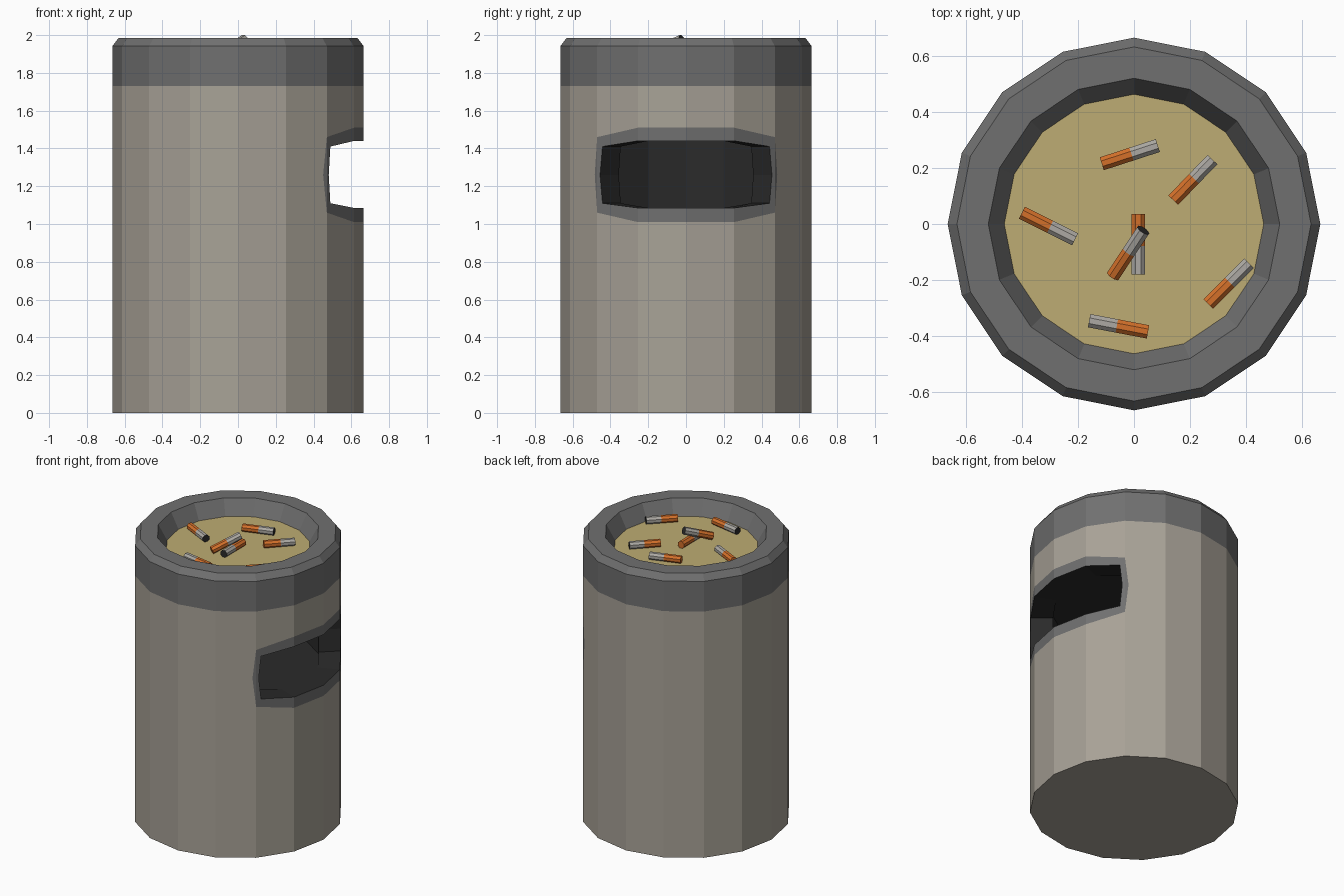
import bpy, bmesh, math
from mathutils import Vector

if "Cube" in bpy.data.objects:
    bpy.data.objects.remove(bpy.data.objects["Cube"])

N, R, RI = 16, 0.665, 0.52


def srgb(name, r, g, b):
    m = bpy.data.materials.new(name)
    lin = [((c / 255 + 0.055) / 1.055) ** 2.4 for c in (r, g, b)]
    m.diffuse_color = (*lin, 1)
    m.use_nodes = True
    m.node_tree.nodes["Principled BSDF"].inputs["Base Color"].default_value = m.diffuse_color
    return m


STONE = srgb("stone", 168, 162, 151)
GREY = srgb("dark grey metal", 112, 112, 112)
BLACK = srgb("black interior", 42, 42, 42)
SAND = srgb("sand", 190, 172, 115)
ORANGE = srgb("orange filter", 212, 112, 42)
PAPER = srgb("grey paper", 172, 169, 163)


def P(r, k, z, t=0.0):
    """Point on the 16-gon of radius r: corner k, moved t of the way to corner k+1."""
    a, b = (Vector((r * math.cos(i * math.tau / N), r * math.sin(i * math.tau / N), z)) for i in (k, k + 1))
    return a.lerp(b, t)


def make(name, faces, mats):
    """Object from (points, material index) faces, welded together."""
    bm = bmesh.new()
    for pts, mi in faces:
        f = bm.faces.new([bm.verts.new(p) for p in pts])
        f.material_index = mi
    bmesh.ops.remove_doubles(bm, verts=bm.verts, dist=1e-4)
    me = bpy.data.meshes.new(name)
    bm.to_mesh(me)
    bm.free()
    for m in mats:
        me.materials.append(m)
    ob = bpy.data.objects.new(name, me)
    bpy.context.collection.objects.link(ob)
    return ob


def ring(r0, z0, r1, z1, k):
    return [P(r0, k, z0), P(r0, k + 1, z0), P(r1, k + 1, z1), P(r1, k, z1)]


def mirror_y(faces):
    return faces + [([Vector((p.x, -p.y, p.z)) for p in reversed(pts)], m) for pts, m in faces]


# Opening outline, outer edge of the frame and inner edge, for the +y half
ZT, ZB, ZM = 1.51, 1.01, 1.26          # frame top, bottom, middle
HT, HB = 1.44, 1.085                   # hole top, bottom
TC, TM, TO = 0.87, 0.93, 0.09          # corner, hole middle, frame middle along a side


def hole(r):
    return [P(r, 0, HB), P(r, 1, HB), P(r, 1, 1.11, TC), P(r, 1, ZM, TM),
            P(r, 1, 1.41, TC), P(r, 1, HT), P(r, 0, HT)]


h, hi = hole(R), hole(RI)
o = [P(R, 0, ZB), P(R, 1, ZB), P(R, 2, 1.06), P(R, 2, ZM, TO), P(R, 2, 1.46), P(R, 1, ZT), P(R, 0, ZT)]
TOP = 1.73

# Body wall: full sides, then the sides cut around the opening
body = [(ring(R, 0, R, TOP, k), 0) for k in range(3, 8)]
for k in (0, 1):
    body.append(([P(R, k, 0), P(R, k + 1, 0), o[k + 1], o[k]], 0))
    body.append(([o[6 - k], o[5 - k] if k == 0 else o[4], P(R, k + 1, TOP), P(R, k, TOP)], 0))
body.append(([P(R, 2, 0), P(R, 3, 0), P(R, 3, TOP), P(R, 2, TOP), o[4], o[3], o[2]], 0))

# Flush grey frame around the opening
body += [([o[0], o[1], h[1], h[0]], 1), ([o[1], o[2], h[2], h[1]], 1),
         ([o[2], o[4], h[4], h[3], h[2]], 1), ([o[2], o[3], o[4]], 1),
         ([o[4], o[5], h[5], h[4]], 1), ([o[5], o[6], h[6], h[5]], 1)]

# Opening jambs and dark cavity wall
body += [([h[i], h[i + 1], hi[i + 1], hi[i]], 2) for i in range(6)]
body += [(ring(RI, HB, RI, HT, k)[::-1], 2) for k in range(2, 8)]
body.append(([hi[1], hi[2], hi[3], hi[4], hi[5], P(RI, 2, HT), P(RI, 2, HB)], 2))
body = mirror_y(body)

# Cavity floor, ceiling, and underside
body.append(([P(RI, k, HB) for k in range(N)], 2))
body.append(([P(RI, k, HT) for k in reversed(range(N))], 2))
body.append(([P(R, k, 0) for k in reversed(range(N))], 0))
make("bin_body", body, [STONE, GREY, BLACK])

# Grey rim lathed from a short profile
SZ = 1.88
prof = [(R, TOP), (R, 1.942), (0.632, 1.985), (RI, 1.985), (0.463, SZ)]
make("rim", [(ring(*a, *b, k), 0) for a, b in zip(prof, prof[1:]) for k in range(N)], [GREY])

# Sand surface
make("sand_bed", [([P(0.463, k, SZ) for k in range(N)], 0)], [SAND])


# Cigarette butts: orange filter, grey paper, burnt end
def butt(name, a, b, r=0.026, sides=8):
    a, b = Vector(a), Vector(b)
    d = (b - a).normalized()
    u = d.cross(Vector((0, 0, 1))).normalized()
    v = u.cross(d)

    def circle(c):
        return [c + r * (math.cos(t) * u + math.sin(t) * v)
                for t in (math.tau * (i + 0.5) / sides for i in range(sides))]
    rings = [circle(a), circle(a.lerp(b, 0.53)), circle(b)]
    faces = [(rings[0], 0), (rings[2][::-1], 2)]
    for s in (0, 1):
        for i in range(sides):
            j = (i + 1) % sides
            faces.append(([rings[s][j], rings[s][i], rings[s + 1][i], rings[s + 1][j]], s))
    ob = make(name, faces, [ORANGE, PAPER, BLACK])
    bm = bmesh.new()
    bm.from_mesh(ob.data)
    bmesh.ops.recalc_face_normals(bm, faces=bm.faces)
    bm.to_mesh(ob.data)
    bm.free()


LIE = SZ + 0.023
spots = [(-0.115, 0.215, 0.085, 0.28), (0.14, 0.085, 0.28, 0.23), (-0.40, 0.04, -0.21, -0.055),
         (0.015, 0.035, 0.015, -0.18), (0.265, -0.285, 0.41, -0.14), (0.05, -0.385, -0.16, -0.345)]
for i, (x0, y0, x1, y1) in enumerate(spots):
    butt(f"cigarette_butt_{i + 1}", (x0, y0, LIE), (x1, y1, LIE))
butt("propped_cigarette_butt", (-0.075, -0.185, LIE + 0.003), (0.033, -0.022, 1.977))
